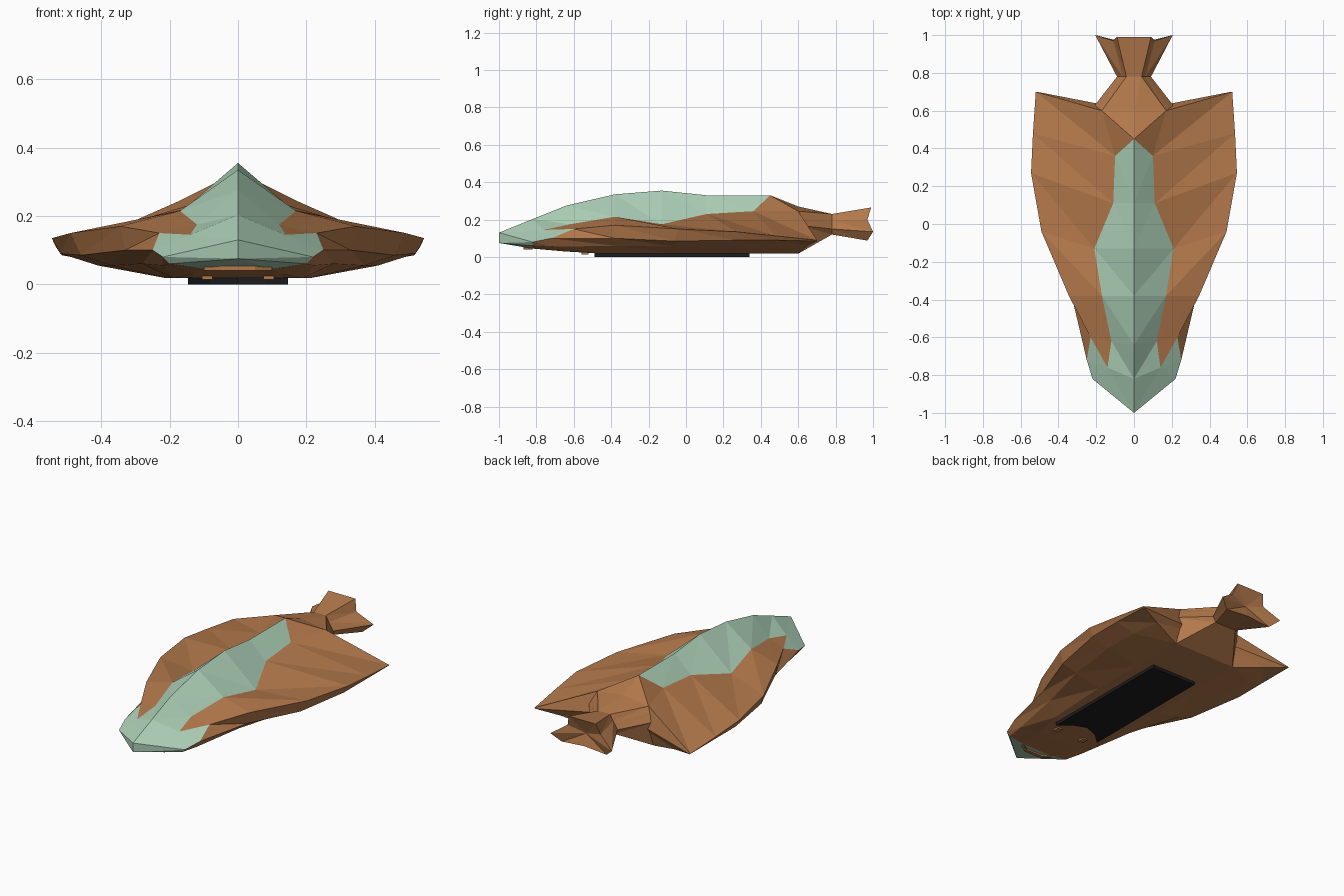
import bpy, bmesh

if "Cube" in bpy.data.objects:
    bpy.data.objects.remove(bpy.data.objects["Cube"])


def material(name, rgb):
    m = bpy.data.materials.new(name)
    m.diffuse_color = (*rgb, 1)
    m.use_nodes = True
    m.node_tree.nodes["Principled BSDF"].inputs["Base Color"].default_value = m.diffuse_color
    return m


BROWN = material("brown_hull", (0.45, 0.19, 0.07))
GREEN = material("green_canopy", (0.43, 0.65, 0.49))
BLACK = material("black_panel", (0.012, 0.012, 0.014))


def finish(name, bm, mats):
    bmesh.ops.remove_doubles(bm, verts=bm.verts, dist=0.0005)
    bmesh.ops.dissolve_degenerate(bm, edges=bm.edges, dist=0.0005)
    bmesh.ops.recalc_face_normals(bm, faces=bm.faces)
    me = bpy.data.meshes.new(name)
    bm.to_mesh(me)
    bm.free()
    for m in mats:
        me.materials.append(m)
    ob = bpy.data.objects.new(name, me)
    bpy.context.collection.objects.link(ob)
    return ob


def half_loft(bm, rails, colour, cap):
    """Skin neighbouring rails on both sides; close the rear ring to a cap point."""
    for side in (1, -1):
        def face(pts, mat):
            unique = list(dict.fromkeys(pts))
            if len(unique) > 2:
                vs = [bm.verts.new((side * x, y, z)) for x, y, z in unique]
                bm.faces.new(vs).material_index = mat
        for r in range(len(rails) - 1):
            a, b = rails[r], rails[r + 1]
            for s in range(len(a) - 1):
                mat = colour(r, s)
                face([a[s], a[s + 1], b[s + 1]], mat)
                face([a[s], b[s + 1], b[s]], mat)
            if cap:
                face([a[-1], b[-1], cap], 0)


def prism(name, outline, z0, z1, mat):
    bm = bmesh.new()
    f = bm.faces.new([bm.verts.new((x, y, z0)) for x, y in outline])
    ext = bmesh.ops.extrude_face_region(bm, geom=[f])
    for v in ext["geom"]:
        if isinstance(v, bmesh.types.BMVert):
            v.co.z = z1
    return finish(name, bm, [mat])


# Hull: lengthwise rails from the nose to the back, right half
ridge = [(0, -1, .13), (0, -.82, .203), (0, -.64, .275), (0, -.38, .335),
         (0, -.13, .355), (0, .11, .33), (0, .45, .33), (0, .6, .27)]
canopy_edge = [(0, -1, .13), (.14, -.76, .145), (.12, -.62, .175), (.17, -.38, .215),
               (.21, -.13, .175), (.11, .11, .23), (.10, .36, .245), (.17, .6, .245)]
wing_rim = [(0, -1, .13), (.14, -.76, .145), (.23, -.6, .15), (.345, -.38, .17),
            (.49, -.04, .15), (.545, .27, .135), (.535, .48, .113), (.52, .7, .09)]
lower_rim = [(0, -1, .075), (.22, -.82, .08), (.25, -.72, .10), (.33, -.38, .10),
             (.46, -.06, .085), (.52, .27, .09), (.52, .48, .09), (.515, .7, .085)]
underside = [(0, -1, .075), (.20, -.82, .06), (.22, -.71, .055), (.28, -.38, .06),
             (.37, -.05, .055), (.41, .27, .055), (.41, .48, .055), (.38, .65, .06)]
belly_edge = [(0, -1, .075), (.10, -.82, .045), (.13, -.65, .03), (.19, -.45, .018),
              (.21, -.05, .018), (.21, .27, .018), (.21, .45, .018), (.21, .6, .018)]
keel = [(0, y, z) for _, y, z in belly_edge]


def hull_colour(rail, station):
    canopy = rail == 0 and station < 6
    nose = station == 0 or (rail == 2 and station == 1)
    return 1 if canopy or nose else 0


bm = bmesh.new()
half_loft(bm, [ridge, canopy_edge, wing_rim, lower_rim, underside, belly_edge, keel],
          hull_colour, (0, .6, .15))
finish("hull", bm, [BROWN, GREEN])

# Tail: tapers to a narrow waist, then flares into a notched fan
tail_rails = [
    [(0, .6, .27), (0, .78, .23), (0, .99, .265)],
    [(.17, .6, .245), (.04, .78, .23), (.09, .99, .265)],
    [(.20, .6, .21), (.06, .78, .195), (.11, .97, .20)],
    [(.23, .6, .17), (.09, .78, .15), (.205, 1, .135)],
    [(.20, .6, .018), (.07, .78, .12), (.15, .97, .088)],
    [(0, .6, .018), (0, .78, .12), (0, .97, .10)],
]
bm = bmesh.new()
half_loft(bm, tail_rails, lambda r, s: 0, (0, .95, .17))
finish("tail_fan", bm, [BROWN])

# Belly panel with a notched front
prism("belly_panel", [(-.147, .34), (-.147, -.49), (-.08, -.43), (0, -.40),
                      (.08, -.43), (.147, -.49), (.147, .34)], 0, .025, BLACK)

# Small studs in front of the panel
for sx, label in ((1, "right"), (-1, "left")):
    c = sx * .09
    prism("stud_" + label, [(c - .015, -.56), (c + .015, -.56),
                            (c + .015, -.52), (c - .015, -.52)], .014, .04, BROWN)

# Curved slot under the nose
prism("nose_slot", [(-.10, -.84), (-.05, -.87), (.05, -.87), (.10, -.84),
                    (.10, -.82), (.05, -.85), (-.05, -.85), (-.10, -.82)], .04, .06, BROWN)
